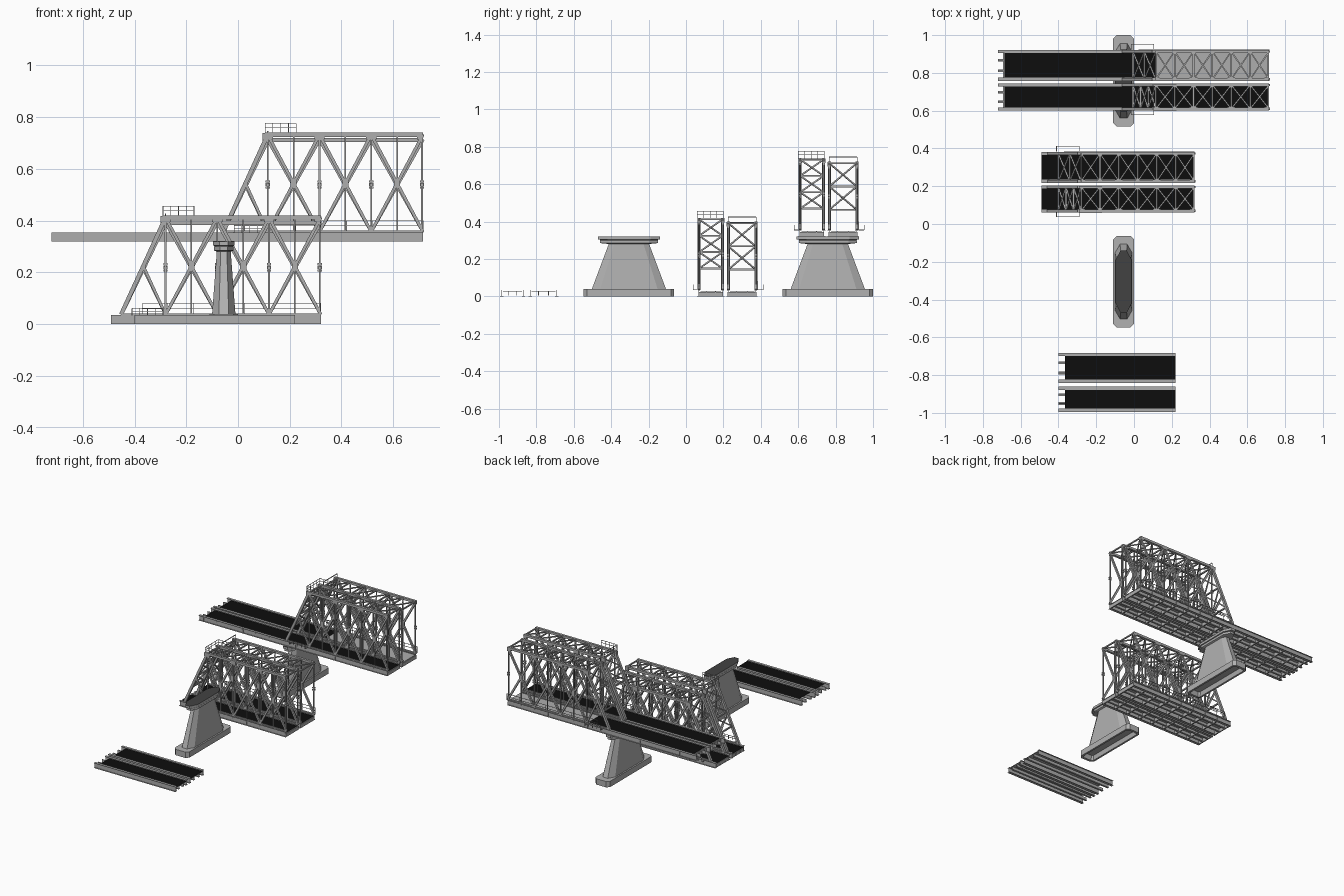
import bpy, bmesh
from mathutils import Vector, Matrix

cube = bpy.data.objects.get("Cube")
if cube:
    bpy.data.objects.remove(cube, do_unlink=True)


def material(name, value):
    m = bpy.data.materials.new(name)
    m.use_nodes = True
    color = (value, value, value, 1)
    m.diffuse_color = color
    m.node_tree.nodes["Principled BSDF"].inputs["Base Color"].default_value = color
    return m


STEEL = material("steel grey", 0.42)
CONCRETE = material("concrete grey", 0.44)
ASPHALT = material("track black", 0.004)
CAP = material("dark bearing grey", 0.055)


def finish(bm, name, *mats):
    bmesh.ops.recalc_face_normals(bm, faces=bm.faces)
    mesh = bpy.data.meshes.new(name)
    bm.to_mesh(mesh)
    bm.free()
    for m in mats:
        mesh.materials.append(m)
    obj = bpy.data.objects.new(name, mesh)
    bpy.context.collection.objects.link(obj)
    return obj


def box(bm, x0, x1, y0, y1, z0, z1):
    mat = Matrix.Translation(((x0 + x1) / 2, (y0 + y1) / 2, (z0 + z1) / 2))
    size = Matrix.Diagonal((x1 - x0, y1 - y0, z1 - z0, 1))
    bmesh.ops.create_cube(bm, size=1, matrix=mat @ size)


def beam(bm, p, q, w, h=None):
    p, q = Vector(p), Vector(q)
    d = q - p
    rot = d.to_track_quat('Z', 'Y').to_matrix().to_4x4()
    size = Matrix.Diagonal((w, h or w, d.length, 1))
    bmesh.ops.create_cube(bm, size=1, matrix=Matrix.Translation((p + q) / 2) @ rot @ size)


def cross(bm, a, b, c, d, w):
    beam(bm, a, c, w)
    beam(bm, b, d, w)


# Pier: one loft with a hollow foot, tapered shaft and two-layer cap
def pier(name, cx, cy):
    # half width, half length, chamfer x, chamfer y, height
    rings = [(.035, .215, .01, .01, .03), (.042, .225, .01, .01, 0),
             (.055, .242, .018, .018, 0), (.055, .242, .018, .018, .04),
             (.045, .198, .026, .045, .04), (.027, .108, .015, .03, .28),
             (.038, .155, .024, .045, .285), (.038, .155, .024, .045, .3),
             (.034, .148, .022, .045, .302), (.042, .166, .026, .05, .304),
             (.042, .166, .026, .05, .32)]
    bm = bmesh.new()
    loops = []
    for hx, hy, cx2, cy2, z in rings:
        half = [(hx, cy2 - hy), (hx, hy - cy2), (hx - cx2, hy), (cx2 - hx, hy)]
        pts = half + [(-x, -y) for x, y in half]
        loops.append([bm.verts.new((cx + x, cy + y, z)) for x, y in pts])
    for low, high in zip(loops, loops[1:]):
        n = len(low)
        for i in range(n):
            j = (i + 1) % n
            bm.faces.new((low[i], low[j], high[j], high[i]))
    bm.faces.new(loops[0])
    bm.faces.new(loops[-1])
    obj = finish(bm, name, CONCRETE, CAP)
    for f in obj.data.polygons:
        f.material_index = int(f.center.z > .315 and f.normal.z > .9)


# Deck: thin plate girders, inner stringers, cross beams and a track bed
def deck(name, x0, x1, y0, y1, z, bed0, bed1, floor_step=0):
    bm = bmesh.new()
    for y in (y0 + .009, y1 - .009):
        box(bm, x0, x1, y - .0015, y + .0015, z, z + .035)
        for fz in (z, z + .033):
            box(bm, x0, x1, y - .009, y + .009, fz, fz + .002)
    for t in (.33, .67):
        y = y0 + (y1 - y0) * t
        box(bm, x0, x1, y - .002, y + .002, z + .004, z + .026)
        box(bm, x0, x1, y - .007, y + .007, z + .004, z + .006)
    if floor_step:
        for i in range(int((x1 - x0) / floor_step + .01) + 1):
            x = x1 - i * floor_step
            box(bm, x - .008, x, y0 + .006, y1 - .006, z, z + .024)
    finish(bm, name + "_girders", STEEL)

    bm = bmesh.new()
    box(bm, bed0, x1, y0 + .017, y1 - .017, z + .027, z + .03)
    if bed1 < x1:
        cut = bm.verts[:] + bm.edges[:] + bm.faces[:]
        bmesh.ops.bisect_plane(bm, geom=cut, plane_co=(bed1, 0, 0), plane_no=(1, 0, 0))
    obj = finish(bm, name + "_bed", STEEL, ASPHALT)
    for f in obj.data.polygons:
        f.material_index = int(f.normal.z > .9 and f.center.x < bed1)


# Truss span: two side frames, top bracing and a sloped portal
def truss(name, xt, ya, yb, z, height, portal_rows):
    lo, hi, foot, end = z + .037, z + height - .008, xt - .172, xt + .6
    mid = (lo + hi) / 2
    bm = bmesh.new()
    for y in (ya, yb):
        beam(bm, (xt - .01, y, hi), (end, y, hi), .016)
        beam(bm, (foot, y, lo), (end, y, lo), .012, .01)
        beam(bm, (foot, y, lo), (xt, y, hi), .016)
        beam(bm, ((foot + xt) / 2, y, mid), (xt, y, lo), .011)
        for i in range(3):
            a, b = xt + .2 * i, xt + .2 * (i + 1)
            cross(bm, (a, y, lo), (a, y, hi), (b, y, hi), (b, y, lo), .012)
            box(bm, a + .088, a + .112, y - .007, y + .007, mid - .018, mid + .018)
            beam(bm, (a + .1, y, lo), (a + .1, y, hi), .006)
        for i in range(4):
            x = min(xt + .2 * i, end - .004)
            beam(bm, (x, y, lo), (x, y, hi), .007)
            for dz in (-.007, .007):
                box(bm, x - .008, x + .008, y - .006, y + .006, mid + dz - .004, mid + dz + .004)
            box(bm, x - .02, min(x + .02, end), y - .009, y + .009, hi - .018, hi + .006)
    finish(bm, name + "_side_frames", STEEL)

    bm = bmesh.new()
    for i in range(7):
        x = min(xt + .1 * i, end - .004)
        beam(bm, (x, ya, hi), (x, yb, hi), .008)
        if i < 6:
            cross(bm, (x, ya, hi), (x, yb, hi), (x + .1, yb, hi), (x + .1, ya, hi), .007)

    def slope(t, y):
        return Vector((foot, y, lo)).lerp(Vector((xt, y, hi)), t)
    for i in range(portal_rows + 1):
        t = .3 + .7 * i / portal_rows
        beam(bm, slope(t, ya), slope(t, yb), .009)
        if i < portal_rows:
            u = t + .7 / portal_rows
            cross(bm, slope(t, ya), slope(t, yb), slope(u, yb), slope(u, ya), .008)
    finish(bm, name + "_top_bracing", STEEL)


# Railing: posts and two rails along a straight line
def railing(bm, p, q, h, gap=.03):
    p, q = Vector(p), Vector(q)
    n = max(1, round((q - p).length / gap))
    for i in range(n + 1):
        a = p.lerp(q, i / n)
        beam(bm, a, a + Vector((0, 0, h)), .0025)
    for k in (.55, 1):
        up = Vector((0, 0, h * k))
        beam(bm, p + up, q + up, .0025)


def walkways(name, xt, y0, z):
    bm = bmesh.new()
    top = z + .418
    # upper platform over the portal
    for y in (y0 + .06, y0 + .2):
        railing(bm, (xt - .01, y, top), (xt + .11, y, top), .038)
    railing(bm, (xt - .01, y0 + .06, top), (xt - .01, y0 + .2, top), .038, .035)
    beam(bm, (xt, y0 + .225, z + .425), (xt, y0 + .375, z + .425), .004)
    for y in (y0 + .225, y0 + .375):
        beam(bm, (xt, y, z + .39), (xt, y, z + .425), .003)
    # lower side platforms and the long handrail
    for y, inner in ((y0 + .038, y0 + .06), (y0 + .412, y0 + .385)):
        railing(bm, (xt - .13, y, z + .035), (xt - .01, y, z + .035), .026)
        for x in (xt - .13, xt - .01):
            beam(bm, (x, y, z + .035), (x, inner, z + .035), .004)
    railing(bm, (xt - .09, y0 + .384, z + .035), (xt + .6, y0 + .384, z + .035), .045, .1)
    finish(bm, name, STEEL)


# Approach span
deck("approach_south", -.4, .22, -.995, -.86, 0, -.365, 1)
deck("approach_north", -.4, .22, -.842, -.682, 0, -.365, 1)

# Piers
pier("front_pier", -.055, -.305)
pier("rear_pier", -.055, .758)

# Two twin-track truss bridges, the rear one raised on its pier
for label, xt, dy, z, x0, bed0, bare in (("low_bridge", -.28, 0, 0, -.49, -.49, 1),
                                         ("high_bridge", .115, .54, .32, -.72, -.685, .12)):
    x1 = xt + .6
    deck(label + "_south_deck", x0, x1, dy + .06, dy + .205, z, bed0, 1, .1)
    deck(label + "_north_deck", x0, x1, dy + .217, dy + .382, z, bed0, bare, .1)
    truss(label + "_south_truss", xt, dy + .07, dy + .196, z, .42, 3)
    truss(label + "_north_truss", xt, dy + .226, dy + .373, z, .4, 2)
    walkways(label + "_walkways", xt, dy, z)
